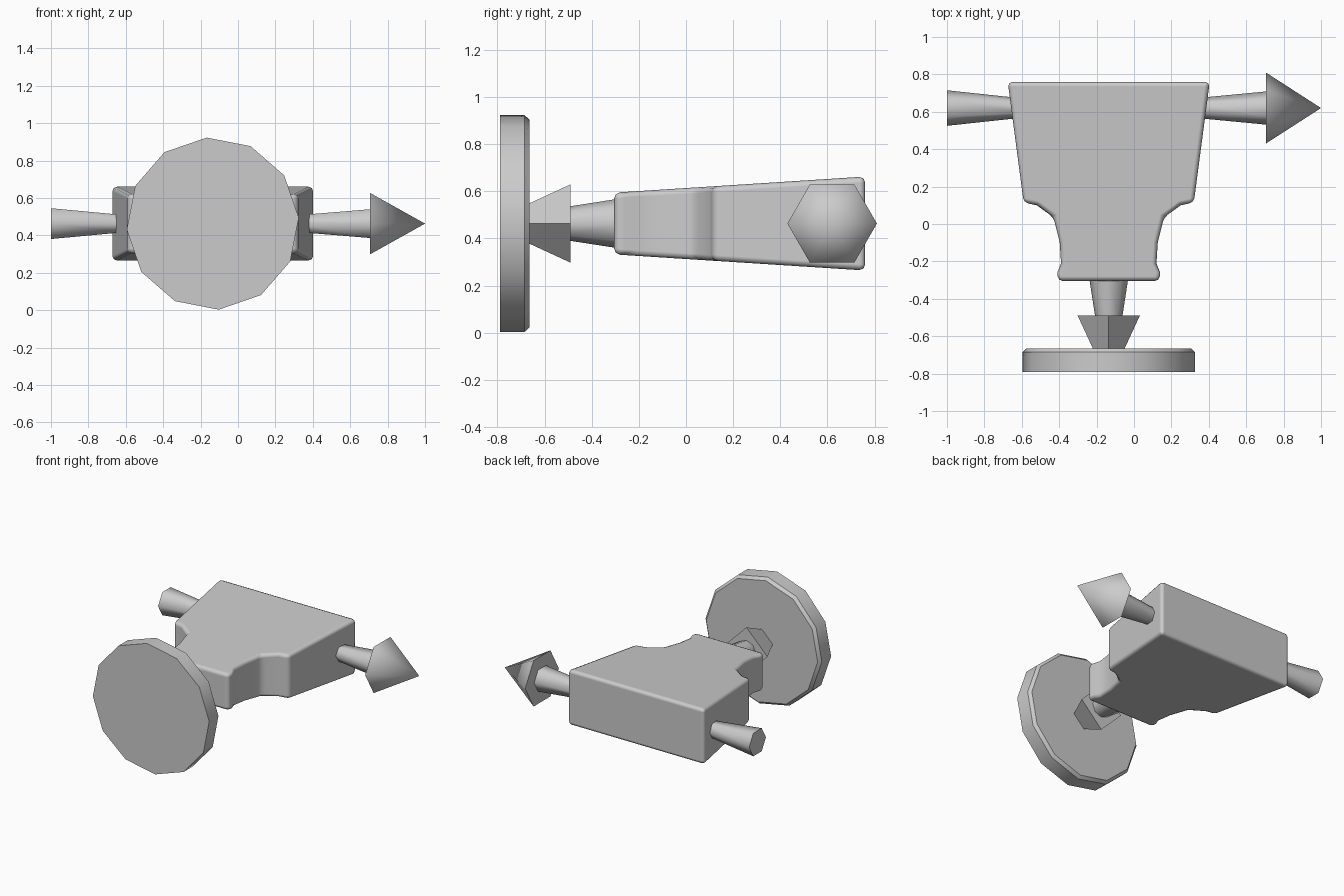
import bpy
import bmesh
import math

cube = bpy.data.objects.get("Cube")
if cube:
    bpy.data.objects.remove(cube, do_unlink=True)

CX, CZ, ARM_Y = -0.135, 0.463, 0.62   # body centre line and side arm position

grey = bpy.data.materials.new("plain_grey")
grey.use_nodes = True
grey.diffuse_color = (0.6, 0.6, 0.6, 1)
grey.node_tree.nodes["Principled BSDF"].inputs["Base Color"].default_value = (0.6, 0.6, 0.6, 1)


def finish(name, bm, angle, bevel=0):
    """Turn a bmesh into a named, coloured, shaded object."""
    bmesh.ops.recalc_face_normals(bm, faces=bm.faces)
    mesh = bpy.data.meshes.new(name)
    bm.to_mesh(mesh)
    bm.free()
    mesh.materials.append(grey)
    obj = bpy.data.objects.new(name, mesh)
    bpy.context.collection.objects.link(obj)
    bpy.ops.object.select_all(action="DESELECT")
    obj.select_set(True)
    bpy.context.view_layer.objects.active = obj
    bpy.ops.object.shade_smooth_by_angle(angle=math.radians(angle))
    if bevel:
        mod = obj.modifiers.new("soft_edges", "BEVEL")
        mod.width = bevel
        mod.segments = 2
        mod.limit_method = "ANGLE"
        mod.angle_limit = math.radians(40)
        mod.harden_normals = True
        for poly in mesh.polygons:
            poly.use_smooth = True
    return obj


def turned(name, axis, profile, sides, angle=65, turn=0):
    """Stack of polygon rings (position, radius) along x or y; radius 0 makes a tip."""
    def place(d, a, b):
        return (d, ARM_Y + a, CZ + b) if axis == "x" else (CX + a, d, CZ + b)

    bm = bmesh.new()
    rings = []
    for d, r in profile:
        if r == 0:
            rings.append([bm.verts.new(place(d, 0, 0))] * sides)
            continue
        angles = [math.radians(turn) + math.tau * i / sides for i in range(sides)]
        rings.append([bm.verts.new(place(d, r * math.cos(t), r * math.sin(t))) for t in angles])
    for low, high in zip(rings, rings[1:]):
        for i in range(sides):
            j = (i + 1) % sides
            bm.faces.new(dict.fromkeys((low[i], low[j], high[j], high[i])))
    for ring in (rings[0], rings[-1]):
        if ring[0] != ring[1]:
            bm.faces.new(ring)
    return finish(name, bm, angle)


# Body: symmetric waisted outline, thicker toward the back
half = [(0.27, -0.305), (0.275, -0.26), (0.255, -0.21), (0.262, -0.1),
        (0.295, 0.035), (0.385, 0.1), (0.455, 0.115), (0.54, 0.76)]
outline = half + [(-x, y) for x, y in reversed(half)]
bm = bmesh.new()
layers = []
for side in (-1, 1):
    layers.append([bm.verts.new((CX + x, y, CZ + side * (0.131 + 0.064 * (y + 0.305))))
                   for x, y in outline])
bottom, top = layers
bm.faces.new(bottom)
bm.faces.new(top)
for i in range(len(outline)):
    j = (i + 1) % len(outline)
    bm.faces.new((bottom[i], bottom[j], top[j], top[i]))
finish("body", bm, 40, bevel=0.025)

# Side arms, flaring outward
turned("right_arm", "x", [(-1.0, 0.095), (-0.6, 0.052)], 6)
turned("left_arm", "x", [(0.32, 0.052), (0.72, 0.09)], 6)
turned("left_arrow_tip", "x", [(0.705, 0.19), (1.0, 0)], 6)

# Front shaft, four-sided collar and large disc
turned("front_shaft", "y", [(-0.5, 0.072), (-0.28, 0.106)], 8)
turned("front_collar", "y", [(-0.67, 0.083), (-0.49, 0.166)], 4)
turned("front_disc", "y", [(-0.79, 0.461), (-0.685, 0.461), (-0.665, 0.442)], 12, 35, turn=4)
